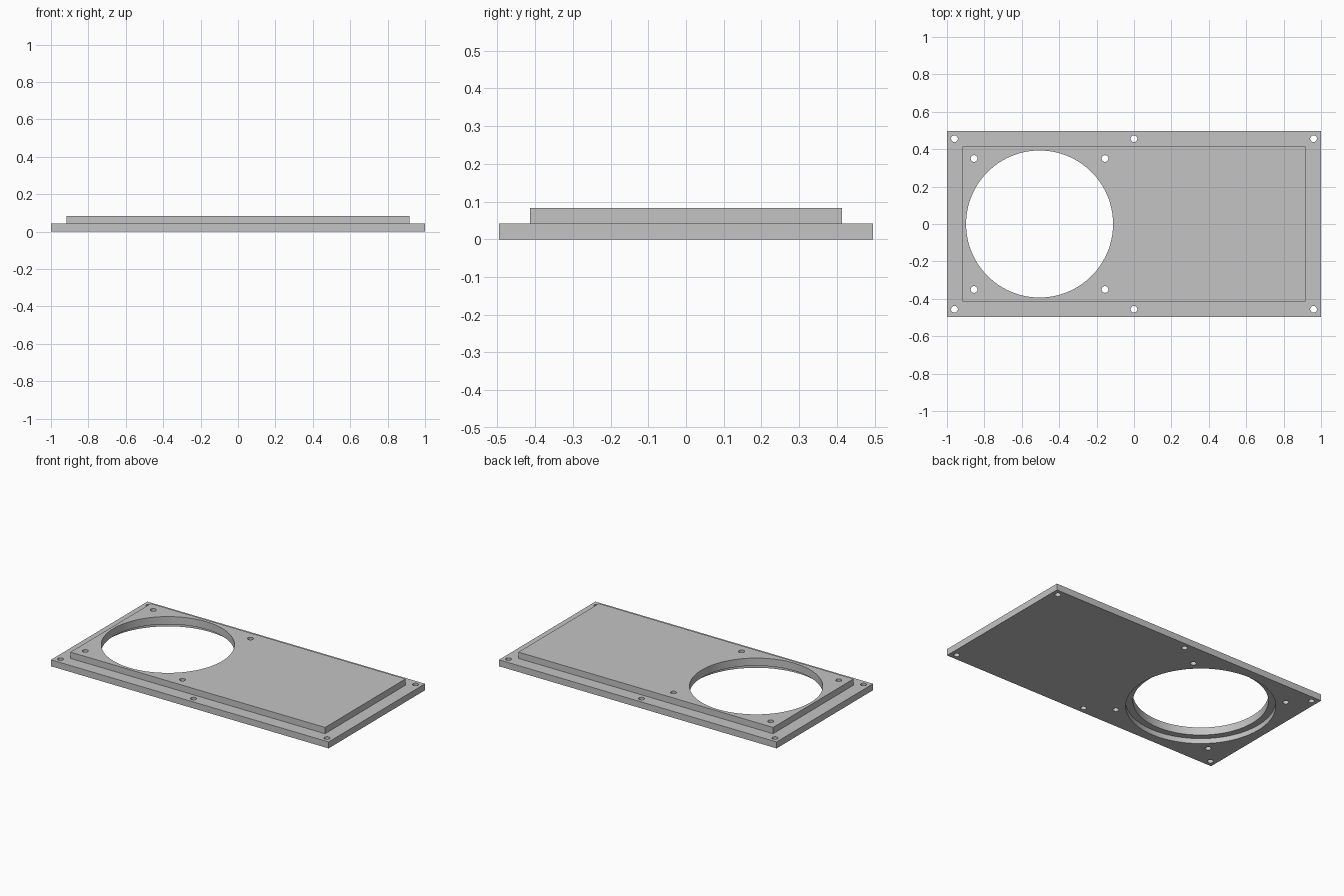
import bpy
import math

default = bpy.data.objects.get("Cube")
if default:
    bpy.data.objects.remove(default, do_unlink=True)

grey = bpy.data.materials.new("light grey")
grey.use_nodes = True
colour = (0.55, 0.55, 0.55, 1)
grey.diffuse_color = colour
grey.node_tree.nodes["Principled BSDF"].inputs["Base Color"].default_value = colour

BASE_TOP, PANEL_TOP, RECESS_TOP = 0.042, 0.083, 0.033


def box(name, width, depth, z0, z1):
    bpy.ops.mesh.primitive_cube_add(size=1, location=(0, 0, (z0 + z1) / 2))
    ob = bpy.context.object
    ob.name = name
    ob.scale = (width, depth, z1 - z0)
    bpy.ops.object.transform_apply(location=True, rotation=True, scale=True)
    ob.data.materials.append(grey)
    return ob


def cylinder(name, x, y, radius, z0, z1, sides):
    bpy.ops.mesh.primitive_cylinder_add(vertices=sides, radius=radius, depth=z1 - z0,
                                        location=(x, y, (z0 + z1) / 2))
    ob = bpy.context.object
    ob.name = name
    ob.hide_render = True
    ob.data.materials.append(grey)
    return ob


def combine(target, tool, operation):
    mod = target.modifiers.new(operation.lower(), "BOOLEAN")
    mod.operation = operation
    mod.solver = "EXACT"
    mod.object = tool
    bpy.context.view_layer.objects.active = target
    bpy.ops.object.modifier_apply(modifier=mod.name)
    bpy.data.objects.remove(tool, do_unlink=True)


# Flange plate with the raised panel fused on top
plate = box("cover_plate", 2.0, 0.992, 0, BASE_TOP)
combine(plate, box("raised_panel", 1.834, 0.828, 0.02, PANEL_TOP), "UNION")

# Large opening and the wider recess underneath it
OPENING_X = -0.505
combine(plate, cylinder("opening_cutter", OPENING_X, 0, 0.393, -0.1, 0.2, 128), "DIFFERENCE")
combine(plate, cylinder("recess_cutter", OPENING_X, 0, 0.435, -0.1, RECESS_TOP, 128), "DIFFERENCE")

# Screw holes in the flange and around the opening
for side in (-1, 1):
    holes = [(x, side * 0.456) for x in (-0.96, 0, 0.96)]
    holes += [(OPENING_X + dx, side * 0.35) for dx in (-0.35, 0.35)]
    for x, y in holes:
        combine(plate, cylinder("screw_cutter", x, y, 0.018, -0.1, 0.2, 32), "DIFFERENCE")

# Smooth round walls, crisp edges
bpy.ops.object.select_all(action="DESELECT")
plate.select_set(True)
bpy.context.view_layer.objects.active = plate
bpy.ops.object.shade_smooth_by_angle(angle=math.radians(30))
